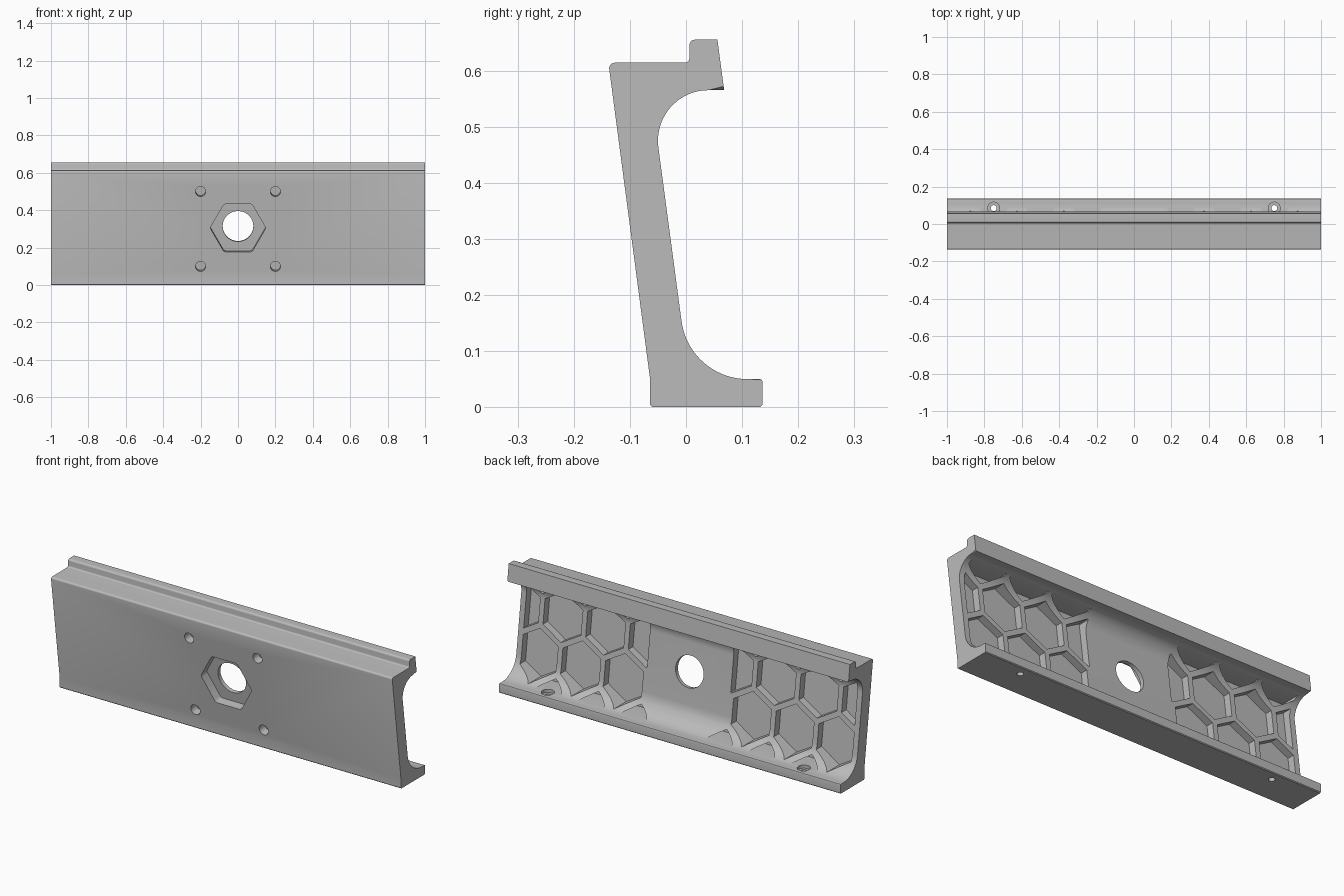
import bpy, bmesh, math
from mathutils import Matrix, Vector

cube = bpy.data.objects.get("Cube")
if cube:
    bpy.data.objects.remove(cube, do_unlink=True)

SLOPE = 0.132                      # lean of the web
TILT = math.atan(SLOPE)


def back_y(z):
    return -0.008 - SLOPE * (z - 0.155)


def arc(cy, cz, r, a0, a1, n):
    angles = [math.radians(a0 + (a1 - a0) * i / n) for i in range(n + 1)]
    return [(cy + r * math.cos(a), cz + r * math.sin(a)) for a in angles]


def make_object(name, bm):
    bmesh.ops.recalc_face_normals(bm, faces=bm.faces[:])
    mesh = bpy.data.meshes.new(name)
    bm.to_mesh(mesh)
    bm.free()
    obj = bpy.data.objects.new(name, mesh)
    bpy.context.collection.objects.link(obj)
    return obj


# Material
grey = bpy.data.materials.new("light grey")
grey.use_nodes = True
colour = (0.5, 0.5, 0.5, 1)
grey.diffuse_color = colour
grey.node_tree.nodes["Principled BSDF"].inputs["Base Color"].default_value = colour

# Rail body: side profile extruded along the length
lean = 180 + math.degrees(TILT)
profile = [(-0.064, 0.004), (-0.060, 0), (0.132, 0), (0.136, 0.004)]
profile += arc(0.132, 0.046, 0.004, 0, 90, 3)
back_start = len(profile) - 1
profile += arc(0.11, 0.169, 0.119, 270, lean, 18)
profile += arc(0.04, 0.475, 0.09, lean, 90, 18)
profile += [(0.068, 0.565)]
back_end = len(profile) - 1
profile += [(0.056, 0.655)]
profile += arc(0.016, 0.645, 0.01, 90, 180, 5)
profile += arc(-0.002, 0.622, 0.008, 0, -90, 4)
profile += arc(-0.127, 0.604, 0.01, 90, 180, 5)
profile += [(-0.064, 0.05)]

bm = bmesh.new()
ends = [[bm.verts.new((x, y, z)) for y, z in profile] for x in (-1, 1)]
count = len(profile)
for i in range(count):
    j = (i + 1) % count
    bm.faces.new((ends[0][i], ends[0][j], ends[1][j], ends[1][i]))
for ring in ends:
    bm.faces.new(ring)
# Soften the end edges along the hollow back
rim = [bm.edges.get((ring[i], ring[i + 1]))
       for ring in ends for i in range(back_start, back_end)]
bmesh.ops.bevel(bm, geom=rim, offset=0.007, segments=3, profile=0.5, affect='EDGES')
rail = make_object("rail_body", bm)
rail.data.materials.append(grey)

# Honeycomb pockets in the back, clipped to each half's window
PITCH, WIDTH = 0.25, 0.222
RADIUS = WIDTH / math.sqrt(3)
DEPTH = 0.04


def add_pocket(bm, cx, cz, x_min, side):
    part = bmesh.new()
    part.faces.new([part.verts.new((cx + RADIUS * math.sin(k * math.pi / 3), 0,
                                    cz + RADIUS * math.cos(k * math.pi / 3)))
                    for k in range(6)])
    for co, no in (((x_min, 0, 0), (-1, 0, 0)), ((0.97, 0, 0), (1, 0, 0)),
                   ((0, 0, 0.052), (0, 0, -1)), ((0, 0, 0.56), (0, 0, 1))):
        bmesh.ops.bisect_plane(part, geom=part.verts[:] + part.edges[:] + part.faces[:],
                               plane_co=co, plane_no=no, clear_outer=True)
    outline = [(v.co.x * side, v.co.z) for v in part.faces[:][0].verts]
    part.free()
    near = [bm.verts.new((x, back_y(z) - DEPTH, z)) for x, z in outline]
    far = [bm.verts.new((x, 0.3, z)) for x, z in outline]
    bm.faces.new(near)
    bm.faces.new(far)
    for i in range(len(near)):
        j = (i + 1) % len(near)
        bm.faces.new((near[i], near[j], far[j], far[i]))


bm = bmesh.new()
for side in (-1, 1):
    for row in range(4):
        z = -0.032 + row * PITCH * math.sqrt(3) / 2
        offset = 0.25 if row % 2 == 0 else 0.375
        columns = 4 if row == 2 else 3
        for c in range(columns):
            add_pocket(bm, offset + c * PITCH, z, 0.1 if row == 0 else 0.245, side)
pockets = make_object("pocket_cutter", bm)


def add_plug(bm, x, z, radius, sides, depth, turn=0):
    """Prism sunk square into the leaning front face."""
    front = Vector((x, -0.064 - SLOPE * (z - 0.05), z))
    tilt = Matrix.Rotation(TILT, 4, 'X') @ Matrix.Rotation(math.pi / 2, 4, 'X')
    length = depth + 0.1
    shift = Matrix.Translation((0, 0, length / 2 - depth))
    bmesh.ops.create_cone(bm, cap_ends=True, segments=sides, radius1=radius,
                          radius2=radius, depth=length,
                          matrix=Matrix.Translation(front) @ tilt @ shift
                          @ Matrix.Rotation(turn, 4, 'Z'))


# Nut recess and small blind holes in the front
bm = bmesh.new()
add_plug(bm, 0, 0.305, 0.149, 6, 0.048, math.pi / 6)
# Hexagon points must lie along the length
lowest = max(bm.verts, key=lambda v: v.co.x)
if lowest.co.x < 0.14:
    bm.clear()
    add_plug(bm, 0, 0.305, 0.149, 6, 0.048)
uprights = [e for e in bm.edges if abs((e.verts[0].co - e.verts[1].co).y) > 0.1]
bmesh.ops.bevel(bm, geom=uprights, offset=0.01, segments=3, profile=0.5, affect='EDGES')
for x in (-0.2, 0.2):
    for z in (0.1, 0.5):
        add_plug(bm, x, z, 0.027, 24, 0.045)
recesses = make_object("front_recess_cutter", bm)

# Central bore
bm = bmesh.new()
add_plug(bm, 0, 0.308, 0.082, 48, 0.2)
bore = make_object("bore_cutter", bm)

# Screw holes through the foot, with a shallow counterbore
screw_cutters = []
for name, radius, low, high in (("screw_hole_cutter", 0.016, -0.1, 0.2),
                                ("counterbore_cutter", 0.032, 0.035, 0.12)):
    bm = bmesh.new()
    for x in (-0.75, 0.75):
        bmesh.ops.create_cone(bm, cap_ends=True, segments=24, radius1=radius,
                              radius2=radius, depth=high - low,
                              matrix=Matrix.Translation((x, 0.085, (low + high) / 2)))
    screw_cutters.append(make_object(name, bm))

# Apply all the cuts, then drop the cutters
bpy.context.view_layer.objects.active = rail
for cutter in [pockets, recesses, bore] + screw_cutters:
    cutter.hide_render = True
    cut = rail.modifiers.new(cutter.name, 'BOOLEAN')
    cut.operation = 'DIFFERENCE'
    cut.solver = 'EXACT'
    cut.object = cutter
    bpy.ops.object.modifier_apply(modifier=cut.name)
    bpy.data.objects.remove(cutter, do_unlink=True)

# Smooth the rounds, keep edges sharp
for obj in bpy.context.selected_objects:
    obj.select_set(False)
rail.select_set(True)
bpy.ops.object.shade_smooth_by_angle(angle=math.radians(30))
